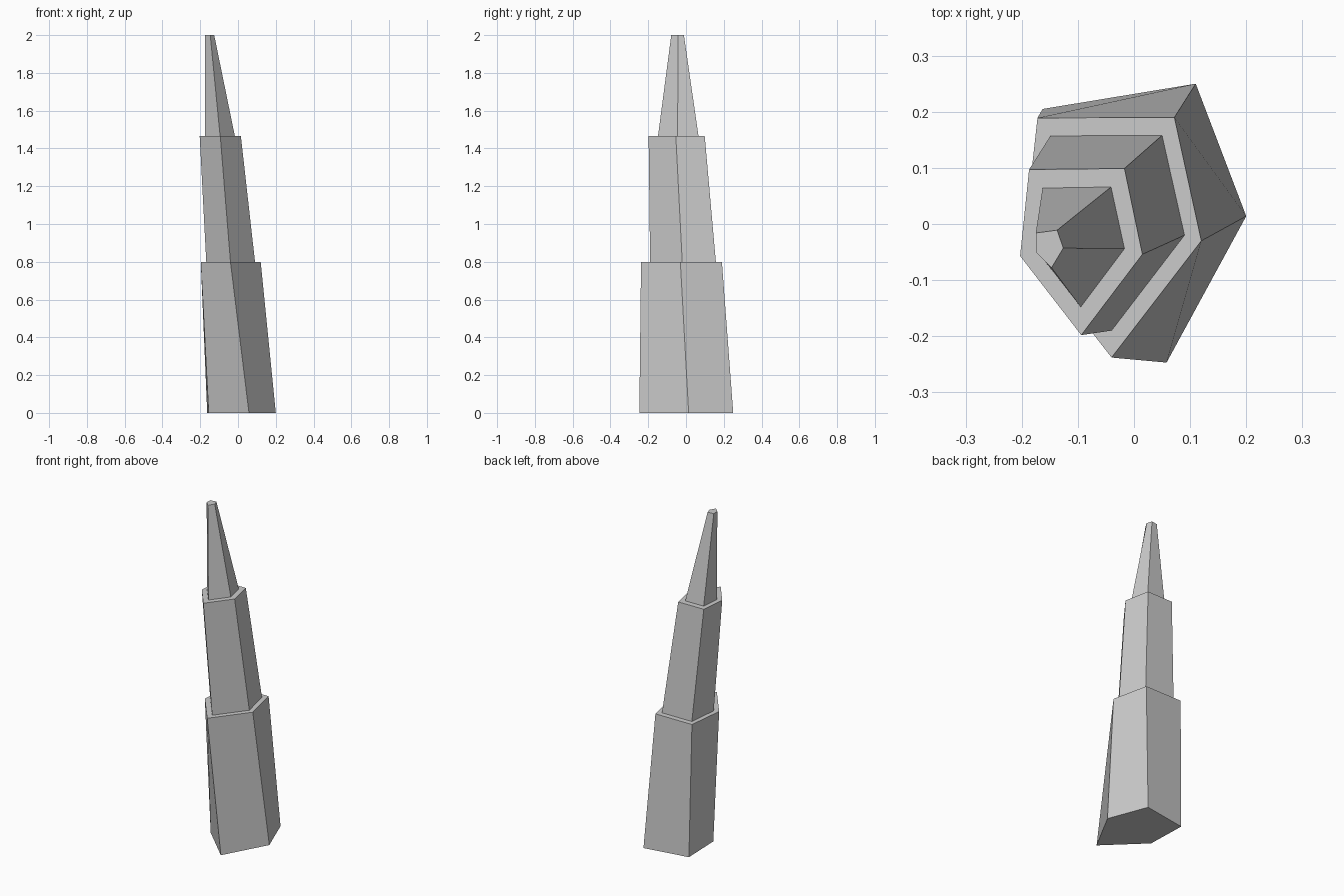
import bpy
import bmesh

# Remove the default object
default_cube = bpy.data.objects.get("Cube")
if default_cube:
    bpy.data.objects.remove(default_cube, do_unlink=True)


def make_material(name, colour):
    material = bpy.data.materials.new(name)
    material.use_nodes = True
    material.diffuse_color = colour
    shader = material.node_tree.nodes["Principled BSDF"]
    shader.inputs["Base Color"].default_value = colour
    return material


def make_tier(name, base_height, top_height, base_outline, top_outline, material):
    """Loft a closed solid between two five-sided outlines."""
    bm = bmesh.new()
    lower = [bm.verts.new((x, y, base_height)) for x, y in base_outline]
    upper = [bm.verts.new((x, y, top_height)) for x, y in top_outline]
    bm.faces.new(reversed(lower))
    bm.faces.new(upper)
    count = len(lower)
    for i in range(count):
        following = (i + 1) % count
        bm.faces.new((lower[i], lower[following], upper[following], upper[i]))
    bmesh.ops.recalc_face_normals(bm, faces=bm.faces)

    mesh = bpy.data.meshes.new(name)
    bm.to_mesh(mesh)
    bm.free()
    mesh.materials.append(material)
    tier = bpy.data.objects.new(name, mesh)
    bpy.context.collection.objects.link(tier)
    return tier


stone = make_material("pale grey stone", (0.6, 0.6, 0.6, 1))

# Wide leaning base
make_tier(
    "lower_tier", 0, 0.8,
    [(0.2, 0.014), (0.11, 0.25), (-0.163, 0.205), (-0.155, -0.04), (0.058, -0.247)],
    [(0.12, -0.03), (0.072, 0.19), (-0.172, 0.189), (-0.197, -0.036), (-0.04, -0.238)],
    stone,
)

# Narrower middle section, set back from the base edge
make_tier(
    "middle_tier", 0.8, 1.467,
    [(0.09, -0.02), (0.05, 0.158), (-0.149, 0.157), (-0.168, -0.025), (-0.04, -0.19)],
    [(0.015, -0.054), (-0.017, 0.099), (-0.187, 0.097), (-0.203, -0.057), (-0.094, -0.198)],
    stone,
)

# Sharply tapered spire
make_tier(
    "spire", 1.467, 2,
    [(-0.017, -0.044), (-0.041, 0.066), (-0.163, 0.064), (-0.174, -0.047), (-0.095, -0.148)],
    [(-0.126, -0.043), (-0.137, -0.011), (-0.175, -0.016), (-0.175, -0.05), (-0.147, -0.078)],
    stone,
)
